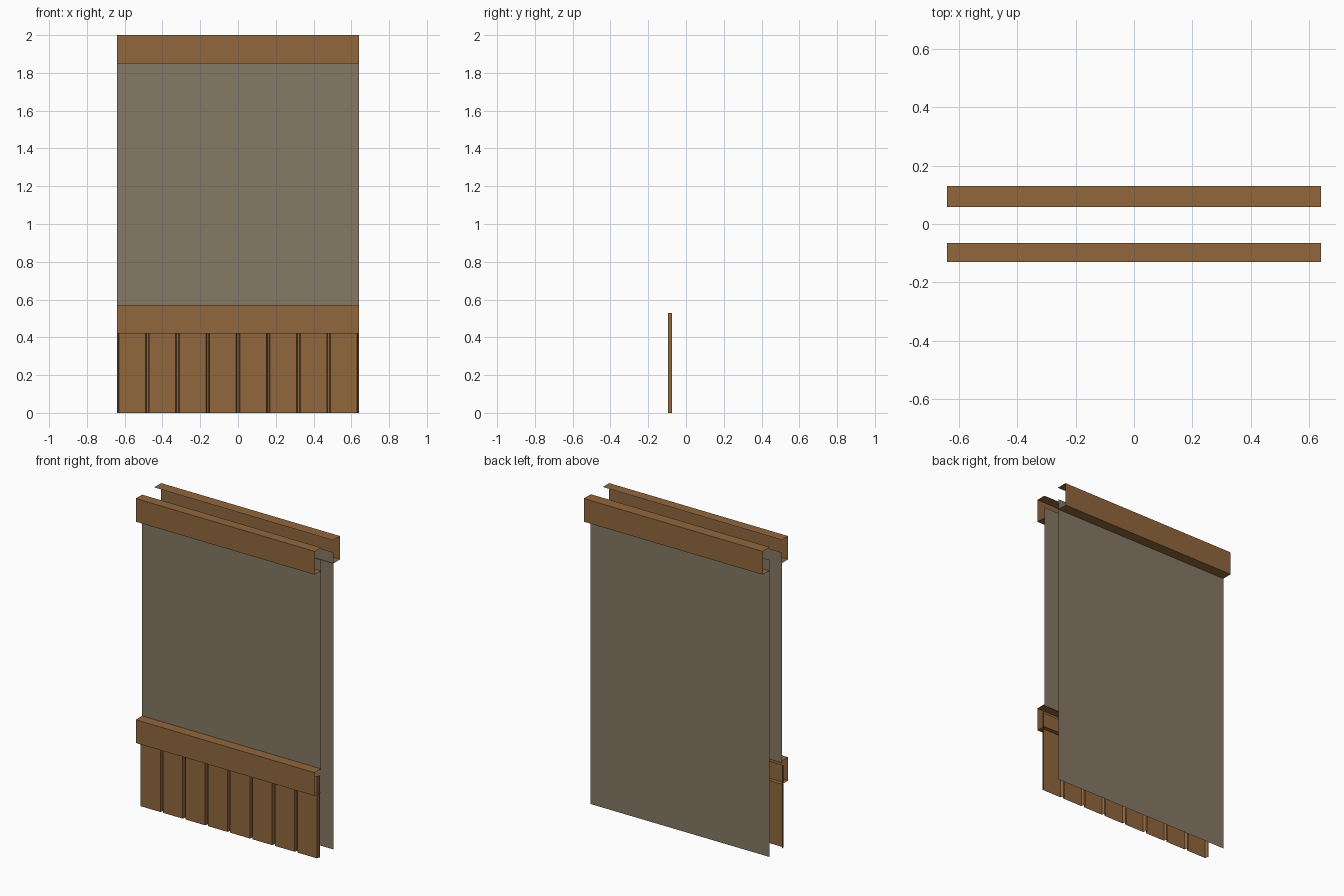
import bpy

if "Cube" in bpy.data.objects:
    bpy.data.objects.remove(bpy.data.objects["Cube"])

def material(name, rgb):
    m = bpy.data.materials.new(name)
    m.diffuse_color = (*rgb, 1.0)
    m.use_nodes = True
    m.node_tree.nodes["Principled BSDF"].inputs["Base Color"].default_value = m.diffuse_color
    return m

WOOD = material("brown wood", (0.283, 0.136, 0.048))
PLASTER = material("grey plaster", (0.235, 0.192, 0.130))
HALF = 0.64  # half the wall width

def sheet(name, rows, mat):
    """Flat-faced sheet spanned between successive pairs of points."""
    verts = [p for row in rows for p in row]
    faces = [(2 * i, 2 * i + 2, 2 * i + 3, 2 * i + 1) for i in range(len(rows) - 1)]
    me = bpy.data.meshes.new(name)
    me.from_pydata(verts, [], faces)
    me.materials.append(mat)
    ob = bpy.data.objects.new(name, me)
    bpy.context.collection.objects.link(ob)
    return ob

def along_x(name, profile, mat):
    """Sweep a (y, z) profile across the full width."""
    return sheet(name, [((-HALF, y, z), (HALF, y, z)) for y, z in profile], mat)

def beam(name, side, z0, z1):
    """Open channel: bottom, outer face and top; open at ends and inside."""
    inner, outer = side * 0.065, side * 0.13
    if side > 0:
        inner = 0.058
    prof = [(inner, z0), (outer, z0), (outer, z1), (inner, z1)]
    if side < 0:
        prof.reverse()   # keeps the faces pointing outwards
    else:
        pass
    return along_x(name, prof, WOOD)

# plaster walls, front and back
along_x("front_plaster", [(-0.064, 1.92), (-0.064, 0.56)], PLASTER)
along_x("back_plaster", [(0.063, 0.0), (0.063, 1.92)], PLASTER)

# horizontal beams
beam("front_top_beam", -1, 1.85, 2.0)
beam("front_lower_beam", -1, 0.42, 0.57)
beam("back_top_beam", 1, 1.85, 2.0)

# plank skirting: one pleated sheet with narrow grooves between eight planks
FRONT, DEEP, PITCH = -0.094, -0.074, 0.16
pts = []
for i in range(8):
    x0 = -HALF + i * PITCH
    x1 = x0 + PITCH
    pts += [(x0 + 0.005, DEEP), (x0 + 0.010, FRONT),
            (x1 - 0.010, FRONT), (x1 - 0.005, DEEP)]
pts = [(-HALF, DEEP)] + pts + [(HALF, DEEP)]
sheet("skirting_planks", [((x, y, 0.0), (x, y, 0.53)) for x, y in pts], WOOD)

# consistent outward normals
for ob in bpy.data.objects:
    me = ob.data
    n = sum((p.normal.y * p.area for p in me.polygons))
    want = 1 if ob.name.startswith("back") else -1
    if n * want < 0:
        me.flip_normals()
